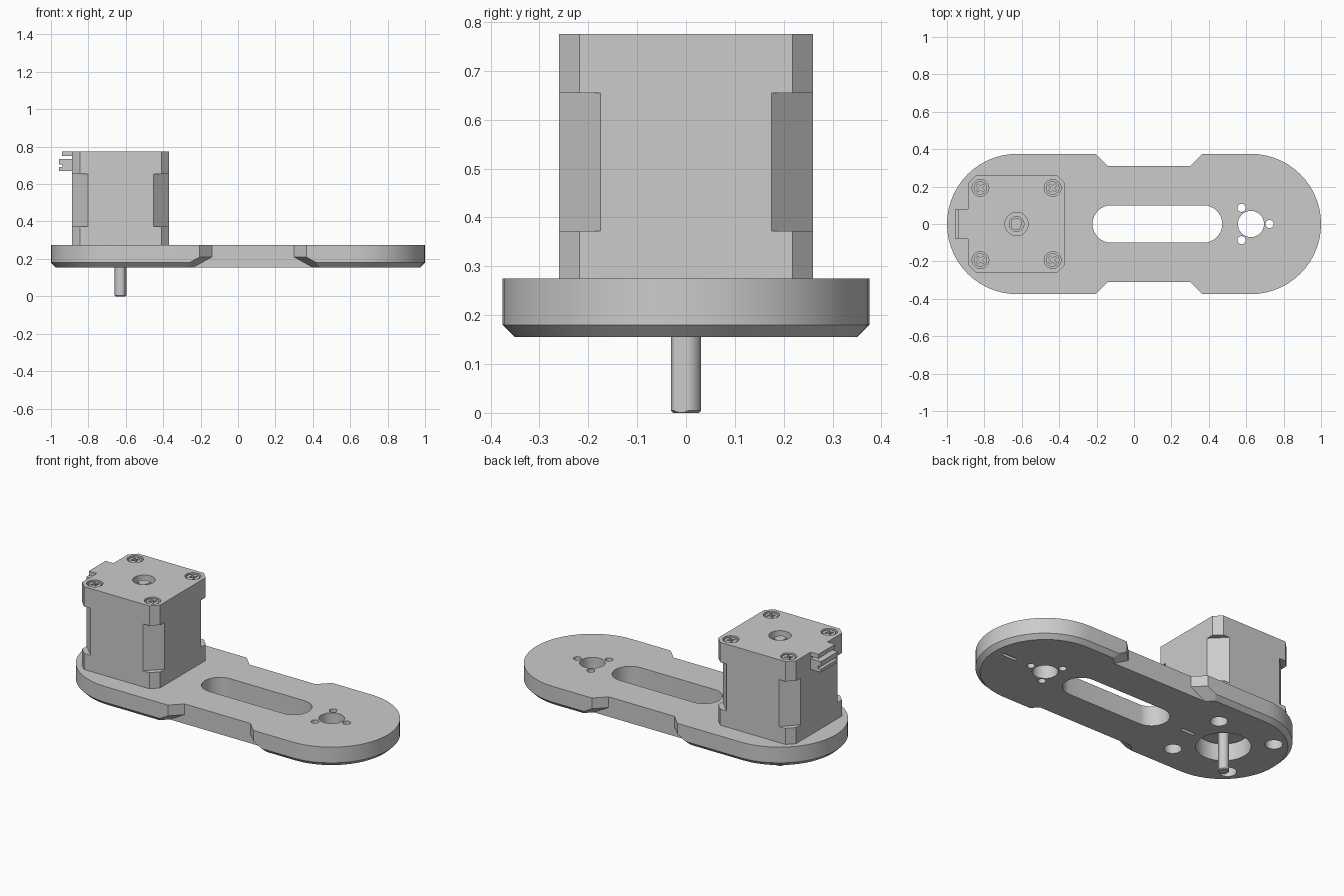
import bpy, bmesh
from math import sin, cos, pi, radians
from mathutils import Vector, Matrix

cube = bpy.data.objects.get("Cube")
if cube:
    bpy.data.objects.remove(cube, do_unlink=True)

grey = bpy.data.materials.new("plain_grey")
grey.use_nodes = True
grey.diffuse_color = (0.6, 0.6, 0.6, 1)
grey.node_tree.nodes["Principled BSDF"].inputs["Base Color"].default_value = (0.6, 0.6, 0.6, 1)


def finish(bm, name):
    bmesh.ops.recalc_face_normals(bm, faces=bm.faces)
    me = bpy.data.meshes.new(name)
    bm.to_mesh(me)
    bm.free()
    me.materials.append(grey)
    ob = bpy.data.objects.new(name, me)
    bpy.context.collection.objects.link(ob)
    return ob


def loft_mesh(loops):
    """Closed solid through stacked loops of 3D points."""
    bm = bmesh.new()
    rings = [[bm.verts.new(p) for p in loop] for loop in loops]
    for a, b in zip(rings, rings[1:]):
        for i in range(len(a)):
            j = (i + 1) % len(a)
            bm.faces.new((a[i], a[j], b[j], b[i]))
    bm.faces.new(rings[0])
    bm.faces.new(rings[-1])
    return bm


def prism(name, outline, z0, z1):
    return finish(loft_mesh([[(x, y, z) for x, y in outline] for z in (z0, z1)]), name)


def circle(x, y, r, n=32):
    return [(x + r * cos(2 * pi * i / n), y + r * sin(2 * pi * i / n)) for i in range(n)]


def cylinder(name, x, y, r, z0, z1, n=32):
    return prism(name, circle(x, y, r, n), z0, z1)


def rect(x0, x1, y0, y1):
    return [(x0, y0), (x1, y0), (x1, y1), (x0, y1)]


def cut_square(cx, h, c):
    """Square of half width h with corners cut by c."""
    k = h - c
    pts = [(h, -k), (h, k), (k, h), (-k, h), (-h, k), (-h, -k), (-k, -h), (k, -h)]
    return [(cx + x, y) for x, y in pts]


def combine(ob, tools, op="DIFFERENCE"):
    for tool in tools:
        tool.hide_render = True
        mod = ob.modifiers.new("bool", "BOOLEAN")
        mod.operation, mod.solver, mod.object = op, "EXACT", tool
    dg = bpy.context.evaluated_depsgraph_get()
    dg.update()
    me = bpy.data.meshes.new_from_object(ob.evaluated_get(dg))
    ob.modifiers.clear()
    ob.data = me
    for tool in tools:
        bpy.data.objects.remove(tool, do_unlink=True)


BOTTOM, TOP, MX = 0.155, 0.275, -0.628
BOLTS = [(MX + sx * 0.193, sy * 0.193) for sx in (-1, 1) for sy in (-1, 1)]


def lobe(name, s, x_in):
    """Rounded end of the arm with chamfered rim and cut shoulders."""
    loops = []
    for r, z in ((0.35, BOTTOM), (0.375, 0.18), (0.375, TOP)):
        arc = [(s * (0.625 + r * sin(pi * i / 28)), r * cos(pi * i / 28), z) for i in range(29)]
        loops.append(arc + [(x_in, -r, z), (x_in, r, z)])
    bm = loft_mesh(loops)
    bmesh.ops.recalc_face_normals(bm, faces=bm.faces)
    for t in (-1, 1):
        out = Vector((-s, t, 0)).normalized()
        for normal, z in ((out, TOP), (out * 0.055 - Vector((0, 0, 0.07)), 0.21)):
            geom = bm.verts[:] + bm.edges[:] + bm.faces[:]
            cut = bmesh.ops.bisect_plane(bm, geom=geom, plane_co=(x_in, t * 0.31, z),
                                         plane_no=normal.normalized(), clear_outer=True)
            edges = [e for e in cut["geom_cut"] if isinstance(e, bmesh.types.BMEdge)]
            bmesh.ops.holes_fill(bm, edges=edges, sides=0)
    return finish(bm, name)


# Arm plate: narrow bar joined to two rounded ends
plate = prism("arm_plate", rect(-0.4, 0.55, -0.31, 0.31), BOTTOM, TOP)
combine(plate, [lobe("left_end", -1, -0.14), lobe("right_end", 1, 0.30)], "UNION")

# Holes through the plate
LO, HI = BOTTOM - 0.05, TOP + 0.05
slot = [(0.372 + 0.1 * sin(pi * i / 16), -0.1 * cos(pi * i / 16)) for i in range(17)]
slot += [(-0.122 - 0.1 * sin(pi * i / 16), 0.1 * cos(pi * i / 16)) for i in range(17)]
cutters = [prism("slot", slot, LO, HI),
           cylinder("pivot_hole", 0.625, 0, 0.07, LO, HI),
           cylinder("motor_hole", MX, 0, 0.15, LO, HI, 40)]
for k in range(3):
    a = 2 * pi * k / 3
    cutters.append(cylinder("pin_hole", 0.625 + 0.1 * cos(a), 0.1 * sin(a), 0.022, LO, HI, 20))
for x, y in BOLTS:
    cutters.append(cylinder("bolt_hole", x, y, 0.048, LO, HI, 24))
for x in (-0.38, 0.875):
    cutters.append(prism("slit", rect(x - 0.045, x + 0.045, -0.01, 0.01), LO, BOTTOM + 0.05))
combine(plate, cutters)

# Motor: two end caps around a core with wider cut corners
lower_cap = prism("motor_lower_cap", cut_square(MX, 0.26, 0.042), TOP, 0.372)
core = prism("motor_core", cut_square(MX, 0.26, 0.085), 0.372, 0.655)
cap = prism("motor_upper_cap", cut_square(MX, 0.26, 0.042), 0.655, 0.775)
cutters = [cylinder("shaft_hole", MX, 0, 0.062, 0.735, 0.8)]
cutters += [cylinder("screw_hole", x, y, 0.045, 0.745, 0.8, 24) for x, y in BOLTS]
combine(cap, cutters)
cylinder("motor_boss", MX, 0, 0.136, 0.25, TOP, 40)
bearing = cylinder("bearing_ring", MX, 0, 0.042, 0.73, 0.745)

# Shaft with a flat side and a small chamfer at the tip
flat_dir = Vector((cos(radians(-22)), sin(radians(-22)), 0))
bm = loft_mesh([[(x, y, z) for x, y in circle(MX, 0, r, 32)]
                for r, z in ((0.026, 0), (0.031, 0.005), (0.031, 0.76))])
bmesh.ops.recalc_face_normals(bm, faces=bm.faces)
cut = bmesh.ops.bisect_plane(bm, geom=bm.verts[:] + bm.edges[:] + bm.faces[:],
                             plane_co=Vector((MX, 0, 0)) + flat_dir * 0.0265,
                             plane_no=flat_dir, clear_outer=True)
bmesh.ops.holes_fill(bm, sides=0, edges=[e for e in cut["geom_cut"]
                                         if isinstance(e, bmesh.types.BMEdge)])
finish(bm, "motor_shaft")

# Cross-head screws sunk in the top cap
for x, y in BOLTS:
    screw = cylinder("cap_screw", x, y, 0.036, 0.74, 0.77, 24)
    arms = []
    for angle in (45, 135):
        arm = prism("cross", rect(-0.024, 0.024, -0.006, 0.006), 0.755, 0.8)
        arm.data.transform(Matrix.Translation((x, y, 0)) @ Matrix.Rotation(radians(angle), 4, "Z"))
        arms.append(arm)
    combine(screw, arms)

# Wire connector on the outer side of the motor
profile = [(-0.88, 0.775), (-0.94, 0.775), (-0.94, 0.75), (-0.887, 0.75), (-0.887, 0.735),
           (-0.957, 0.735), (-0.957, 0.705), (-0.937, 0.705), (-0.937, 0.69), (-0.957, 0.69),
           (-0.957, 0.67), (-0.88, 0.67)]
finish(loft_mesh([[(x, y, z) for x, z in profile] for y in (-0.08, 0.08)]), "wire_connector")

# Smooth the round walls, keep edges sharp
for ob in bpy.context.scene.objects:
    if ob.type == "MESH":
        ob.select_set(True)
        bpy.context.view_layer.objects.active = ob
bpy.ops.object.shade_smooth_by_angle(angle=radians(25))
